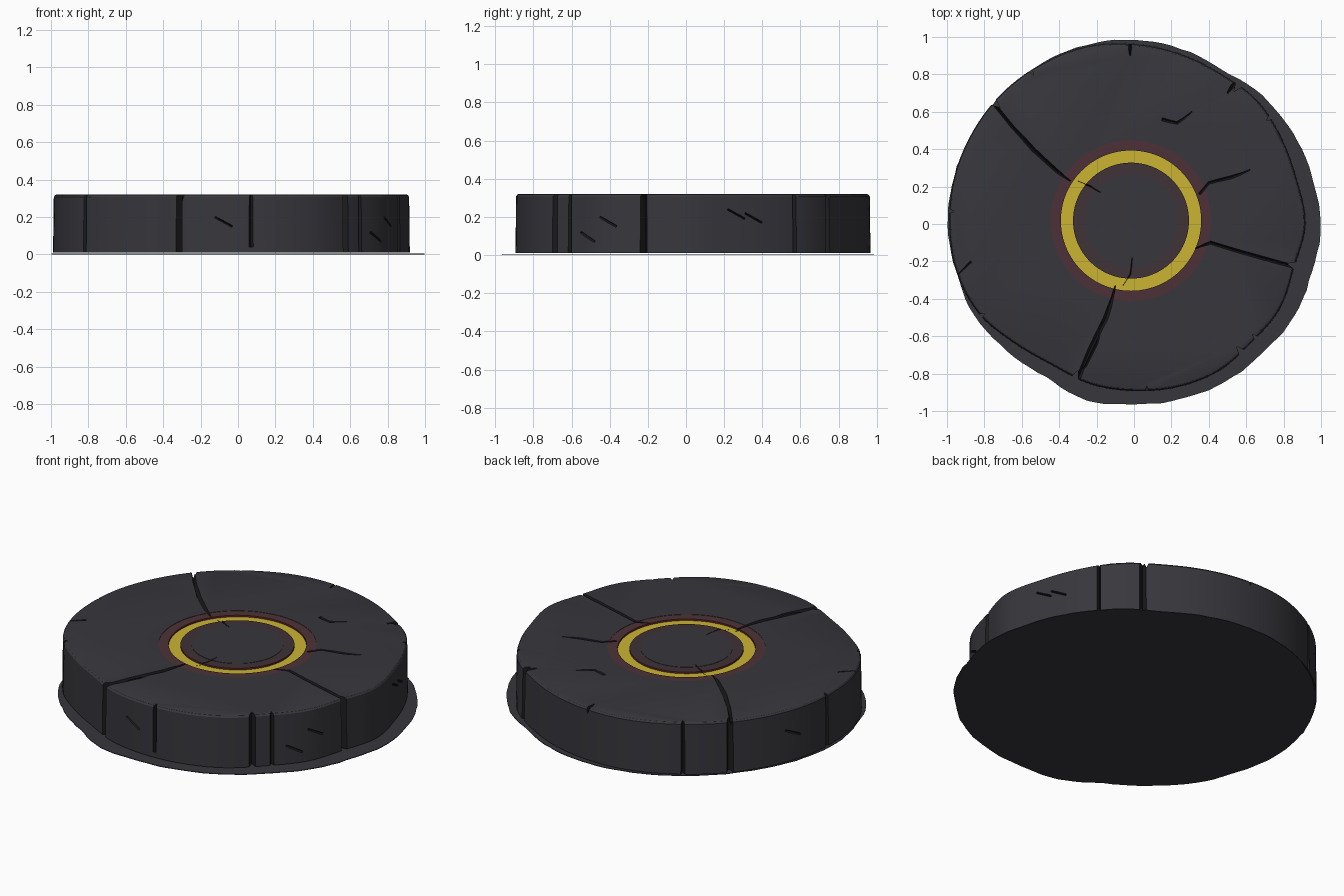
import bpy, bmesh, math, random
from mathutils import Vector

random.seed(4)
if "Cube" in bpy.data.objects:
    bpy.data.objects.remove(bpy.data.objects["Cube"])

TOP = 0.32
STONE, CRACK, YELLOW, GLOW, DIM, RED = range(6)


def material(name, rgb):
    mat = bpy.data.materials.new(name)
    mat.use_nodes = True
    mat.diffuse_color = (*rgb, 1)
    mat.node_tree.nodes["Principled BSDF"].inputs["Base Color"].default_value = (*rgb, 1)
    return mat


MATS = [material("dark stone", (.038, .038, .046)),
        material("crack black", (.012, .012, .014)),
        material("ring yellow", (.6, .46, .033)),
        material("glow maroon", (.075, .031, .038)),
        material("dim maroon", (.05, .032, .038)),
        material("deep red", (.12, .02, .018))]


def make(name, bm):
    bmesh.ops.recalc_face_normals(bm, faces=bm.faces)
    mesh = bpy.data.meshes.new(name)
    bm.to_mesh(mesh)
    bm.free()
    for mat in MATS:
        mesh.materials.append(mat)
    obj = bpy.data.objects.new(name, mesh)
    bpy.context.collection.objects.link(obj)
    return obj


def loft(bm, rings, closed=False, mats=None):
    """Skin equal closed rings; cap the ends unless the loft itself is closed."""
    rings = [[bm.verts.new(p) for p in ring] for ring in rings]
    n = len(rings[0])
    for i in range(len(rings) if closed else len(rings) - 1):
        a, b = rings[i], rings[(i + 1) % len(rings)]
        for j in range(n):
            k = (j + 1) % n
            face = bm.faces.new((a[j], a[k], b[k], b[j]))
            face.material_index = mats[i] if mats else 0
    if not closed:
        bm.faces.new(rings[0])
        bm.faces.new(rings[-1])


def radius(radii, deg):
    """Smooth closed curve through radii at even angles."""
    n = len(radii)
    t = (deg % 360) * n / 360
    i = int(t)
    t -= i
    a, b, c, d = (radii[(i + k) % n] for k in (-1, 0, 1, 2))
    return b + t / 2 * (c - a + t * (2*a - 5*b + 4*c - d + t * (3*b - a - 3*c + d)))


def outline(radii, z, scale=1, ripple=0):
    pts = []
    for deg in range(0, 360, 3):
        r = radius(radii, deg) * scale + random.uniform(-ripple, ripple)
        pts.append((r * math.cos(math.radians(deg)), r * math.sin(math.radians(deg)), z))
    return pts


RIM = [.915, .90, .91, .93, .925, .94, .96, .98, .985, .99, .99, .99,
       .985, .98, .955, .90, .87, .885, .89, .90, .905, .89, .90, .885]
SKIRT = [1, .985, .98, .97, .95, .97, .985, .99, .99, .99, .99, .995,
         .997, .985, .985, .96, .945, .975, .965, .97, .975, .975, .99, .985]

# thin ground skirt
bm = bmesh.new()
edge = outline(SKIRT, 0, ripple=.003)
loft(bm, [edge, [(x, y, .004) for x, y, z in edge]])
make("ground_skirt", bm)

# stone slab with a worn top edge
bm = bmesh.new()
loft(bm, [outline(RIM, .01, 1.004), outline(RIM, TOP - .012),
          outline(RIM, TOP - .003, .993), outline(RIM, TOP, .985)])
slab = make("stone_slab", bm)


def carve(bm):
    cutter = make("cutter", bm)
    cutter.hide_render = True
    mod = slab.modifiers.new("carve", "BOOLEAN")
    mod.operation = "DIFFERENCE"
    mod.solver = "EXACT"
    mod.object = cutter
    bpy.context.view_layer.objects.active = slab
    bpy.ops.object.modifier_apply(modifier=mod.name)
    bpy.data.objects.remove(cutter)


# glowing ring channel, turned from one profile
low, deep, high = TOP - .002, TOP - .012, TOP + .1
profile = [(.25, high), (.25, low), (.31, low), (.31, deep),
           (.375, deep), (.375, low), (.43, low), (.43, high)]
bm = bmesh.new()
turns = [2 * math.pi * i / 96 for i in range(96)]
loft(bm, [[(r * math.cos(a) - .016, r * math.sin(a) + .018, z) for a in turns]
          for r, z in profile], True,
     [DIM, DIM, RED, YELLOW, RED, GLOW, GLOW, STONE])
carve(bm)


def cut(sections):
    bm = bmesh.new()
    loft(bm, sections)
    for face in bm.faces:
        face.material_index = CRACK
    carve(bm)


def top_crack(path, width=.016, depth=.035):
    """V groove following a path over the top, tapering at its start."""
    pts = [Vector((x, y, 0)) for x, y in path]
    sections = []
    for i, p in enumerate(pts):
        along = pts[min(i + 1, len(pts) - 1)] - pts[max(i - 1, 0)]
        side = Vector((-along.y, along.x, 0)).normalized()
        w = width * (.3 if i == 0 else random.uniform(.8, 1.2))
        up = Vector((0, 0, TOP + .02))
        sections.append([p + up + side * w, p + up - side * w,
                         p + Vector((0, 0, TOP - depth))])
    cut(sections)


def side_cut(start, end, width=.02, depth=.03):
    """V groove in the side between two (angle, height) points."""
    sections = []
    span = Vector((math.radians(end[0] - start[0]), end[1] - start[1])).normalized()
    for deg, z in (start, end):
        a = math.radians(deg)
        out = Vector((math.cos(a), math.sin(a), 0))
        tangent = Vector((-out.y, out.x, 0))
        side = (tangent * span.y - Vector((0, 0, span.x))) * width
        p = out * radius(RIM, deg) + Vector((0, 0, z))
        sections.append([p + out * .02 + side, p + out * .02 - side, p - out * depth])
    cut(sections)


# long cracks running from the ring to the rim
top_crack([(-.34, .23), (-.42, .29), (-.54, .4), (-.65, .52), (-.78, .68)])
top_crack([(.33, -.13), (.41, -.1), (.54, -.14), (.68, -.18), (.9, -.24)])
top_crack([(-.1, -.33), (-.15, -.5), (-.24, -.68), (-.32, -.88)], .02)
top_crack([(-.17, -.52), (-.2, -.64), (-.26, -.76), (-.3, -.8)], .01)
top_crack([(.62, .29), (.52, .25), (.4, .22), (.35, .16)], .012)
# short cracks inside the ring and chips on the top
top_crack([(-.18, .17), (-.23, .2), (-.3, .23)], .01, .015)
top_crack([(-.01, -.18), (-.02, -.27), (-.06, -.33)], .01, .015)
top_crack([(.31, .6), (.23, .54), (.15, .56)], .018, .02)
top_crack([(-.94, -.27), (-.9, -.23), (-.87, -.2)], .01, .02)
top_crack([(.5, .7), (.54, .75), (.62, .8)], .02)
top_crack([(-.02, .9), (-.02, .94), (-.02, .98)], .015)

# upright joints around the side, the main ones wide and deep
for deg in (-14.5, 53, 139, 249, -50):
    side_cut((deg, -.02), (deg, .4), .026, .04)
for deg in (38, 124, 176, 211, -43):
    side_cut((deg, -.02), (deg, .4), .018, .025)
side_cut((-85.5, .04), (-85.5, .4), .018, .025)

# slanting chips on the side
for deg, z in ((14, .24), (20, .22), (-38, .12), (-30, .2), (158, .2), (262, .2)):
    side_cut((deg, z), (deg + 6, z - .05), .014, .01)

# shading
bpy.ops.object.select_all(action="DESELECT")
slab.select_set(True)
bpy.context.view_layer.objects.active = slab
bpy.ops.object.shade_smooth_by_angle(angle=math.radians(25))
